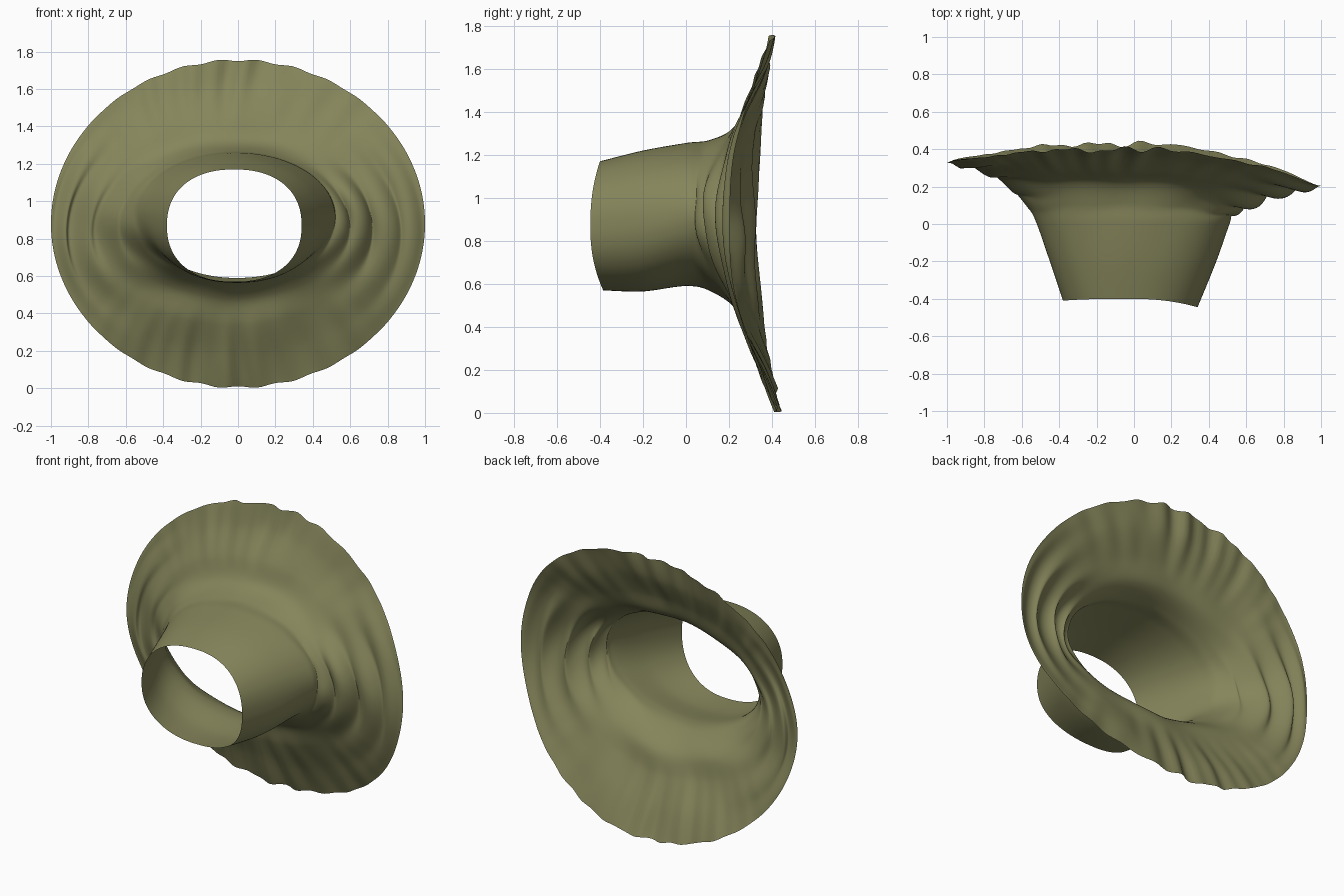
import bpy, bmesh, math

if "Cube" in bpy.data.objects:
    bpy.data.objects.remove(bpy.data.objects["Cube"])

N, M = 256, 112          # points around, rings along the cloth

# Each ring: x left, x right, z bottom, z top, then y at left, right, bottom, top
RINGS = [
    (-.38, .34, .57, 1.17, -.41, -.445, -.385, -.40),
    (-.45, .44, .565, 1.22, -.20, -.20, -.20, -.20),
    (-.52, .51, .59, 1.255, .00, .00, .00, .00),
    (-.57, .53, .565, 1.27, .09, .05, .12, .11),
    (-.67, .63, .48, 1.33, .20, .09, .235, .225),
    (-.80, .74, .34, 1.46, .275, .15, .285, .285),
    (-.92, .88, .17, 1.61, .31, .17, .365, .36),
    (-1.0, 1.0, .005, 1.755, .33, .20, .43, .40),
]


def ring_at(t):
    """Smooth (Catmull-Rom) blend between the control rings."""
    i = min(int(t), len(RINGS) - 2)
    f = t - i
    a, b, c, d = (RINGS[max(0, min(len(RINGS) - 1, i + k))] for k in (-1, 0, 1, 2))
    return [.5 * (2 * q + (r - p) * f + (2 * p - 5 * q + 4 * r - s) * f * f
                  + (3 * q - p - 3 * r + s) * f ** 3) for p, q, r, s in zip(a, b, c, d)]


def ramp(t, lo, hi):
    v = max(0, min(1, (t - lo) / (hi - lo)))
    return v * v * (3 - 2 * v)


def point(t, a):
    xl, xr, zb, zt, yl, yr, yb, yt = ring_at(t)
    c, s = math.cos(a), math.sin(a)
    # the opening is slightly boxy, the rim a true oval
    e = .88 + .12 * ramp(t, 0, 2.5)
    cc, ss = math.copysign(abs(c) ** e, c), math.copysign(abs(s) ** e, s)
    x = (xl + xr) / 2 + (xr - xl) / 2 * cc
    z = (zb + zt) / 2 + (zt - zb) / 2 * ss
    w = abs(c) ** (2 if c > 0 else 2.6)
    y = w * (yr if c > 0 else yl) + (1 - w) * (yt if s > 0 else yb)
    # gathers fanning out above and below the tube
    fan = ramp(t, 4.3, 6.6) * abs(s) ** 5
    y += fan * (.011 * math.sin(27 * a + 1.5 * math.sin(5 * a))
                + .008 * math.sin(43 * a + 2 * math.sin(3 * a) + .5 * t))
    z += fan * .006 * math.sin(31 * a)
    # nested folds wrapping round the two sides
    side = abs(c) ** 7 * ramp(t, 2.6, 3.6) * (1 - ramp(t, 6, 7))
    fold = math.sin(5.6 * t + 1.2 * math.sin(3 * a) + (0 if c > 0 else 1.5))
    y += side * .02 * fold
    x += side * .014 * math.copysign(1, c) * math.sin(5.6 * t + 1.5 + 4 * s)
    # soft ripples on the tube
    y += .004 * math.sin(9 * a + 2 * t) * ramp(t, 1, 3)
    return x, y, z


# Cloth sheet lofted from the open tube mouth to the wide rim
bm = bmesh.new()
rows = [[bm.verts.new(point(7 * j / M, math.tau * i / N)) for i in range(N)]
        for j in range(M + 1)]
for lo, hi in zip(rows, rows[1:]):
    for i in range(N):
        k = (i + 1) % N
        bm.faces.new((lo[i], lo[k], hi[k], hi[i])).smooth = True
bm.normal_update()
# make the outside of the tube the front of the faces
f = min(bm.faces, key=lambda q: (q.calc_center_median().z - 1.2) ** 2
        + q.calc_center_median().y ** 2 + q.calc_center_median().x ** 2)
if f.normal.z < 0:
    bmesh.ops.reverse_faces(bm, faces=bm.faces[:])

mesh = bpy.data.meshes.new("flared_cloth_tube")
bm.to_mesh(mesh)
bm.free()
olive = bpy.data.materials.new("olive cloth")
olive.diffuse_color = (.235, .235, .105, 1)
olive.use_nodes = True
olive.node_tree.nodes["Principled BSDF"].inputs["Base Color"].default_value = olive.diffuse_color
mesh.materials.append(olive)
obj = bpy.data.objects.new("flared_cloth_tube", mesh)
bpy.context.collection.objects.link(obj)
